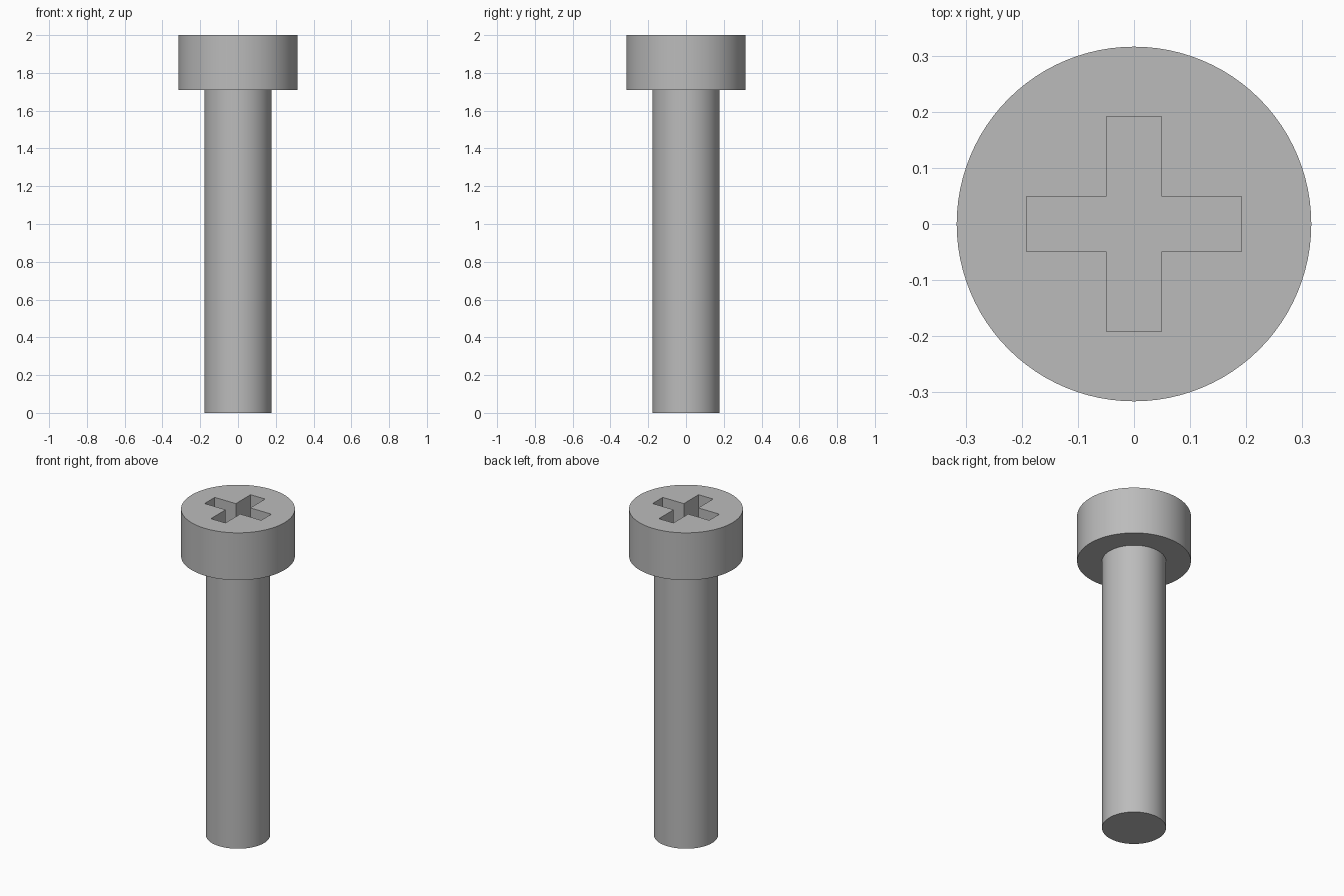
import bpy
import math

cube = bpy.data.objects.get("Cube")
if cube:
    bpy.data.objects.remove(cube, do_unlink=True)

HEAD_R, SHAFT_R = 0.316, 0.178
HEAD_BASE, TOP = 1.71, 2.0
SLOT_LENGTH, SLOT_WIDTH, SLOT_DEPTH = 0.384, 0.098, 0.16

steel = bpy.data.materials.new("grey steel")
steel.use_nodes = True
colour = (0.5, 0.5, 0.5, 1)
steel.diffuse_color = colour
steel.node_tree.nodes["Principled BSDF"].inputs["Base Color"].default_value = colour


def cylinder(name, radius, bottom, top):
    bpy.ops.mesh.primitive_cylinder_add(
        vertices=96, radius=radius, depth=top - bottom,
        location=(0, 0, (bottom + top) / 2))
    obj = bpy.context.object
    obj.name = name
    obj.data.materials.append(steel)
    return obj


def apply_modifier(obj, modifier):
    bpy.context.view_layer.objects.active = obj
    bpy.ops.object.modifier_apply(modifier=modifier.name)


def cut_slot(target, size_x, size_y):
    """Sink a straight slot with slightly eased corners into the top."""
    bpy.ops.mesh.primitive_cube_add(size=1, location=(0, 0, TOP))
    cutter = bpy.context.object
    cutter.name = "slot_cutter"
    cutter.hide_render = True
    cutter.scale = (size_x, size_y, 2 * SLOT_DEPTH)
    bpy.ops.object.transform_apply(location=False, rotation=False, scale=True)
    cutter.data.materials.append(steel)
    cut = target.modifiers.new("slot", 'BOOLEAN')
    cut.operation = 'DIFFERENCE'
    cut.solver = 'EXACT'
    cut.object = cutter
    apply_modifier(target, cut)
    bpy.data.objects.remove(cutter, do_unlink=True)


# Threadless shank and the wide cylindrical head
shaft = cylinder("shaft", SHAFT_R, 0, HEAD_BASE)
head = cylinder("head", HEAD_R, HEAD_BASE, TOP)

# Cross-shaped drive recess
cut_slot(head, SLOT_LENGTH, SLOT_WIDTH)
cut_slot(head, SLOT_WIDTH, SLOT_LENGTH)

# Round sides smooth, rims and recess crisp
for part in (shaft, head):
    bpy.ops.object.select_all(action='DESELECT')
    part.select_set(True)
    bpy.context.view_layer.objects.active = part
    bpy.ops.object.shade_smooth_by_angle(angle=math.radians(30))
